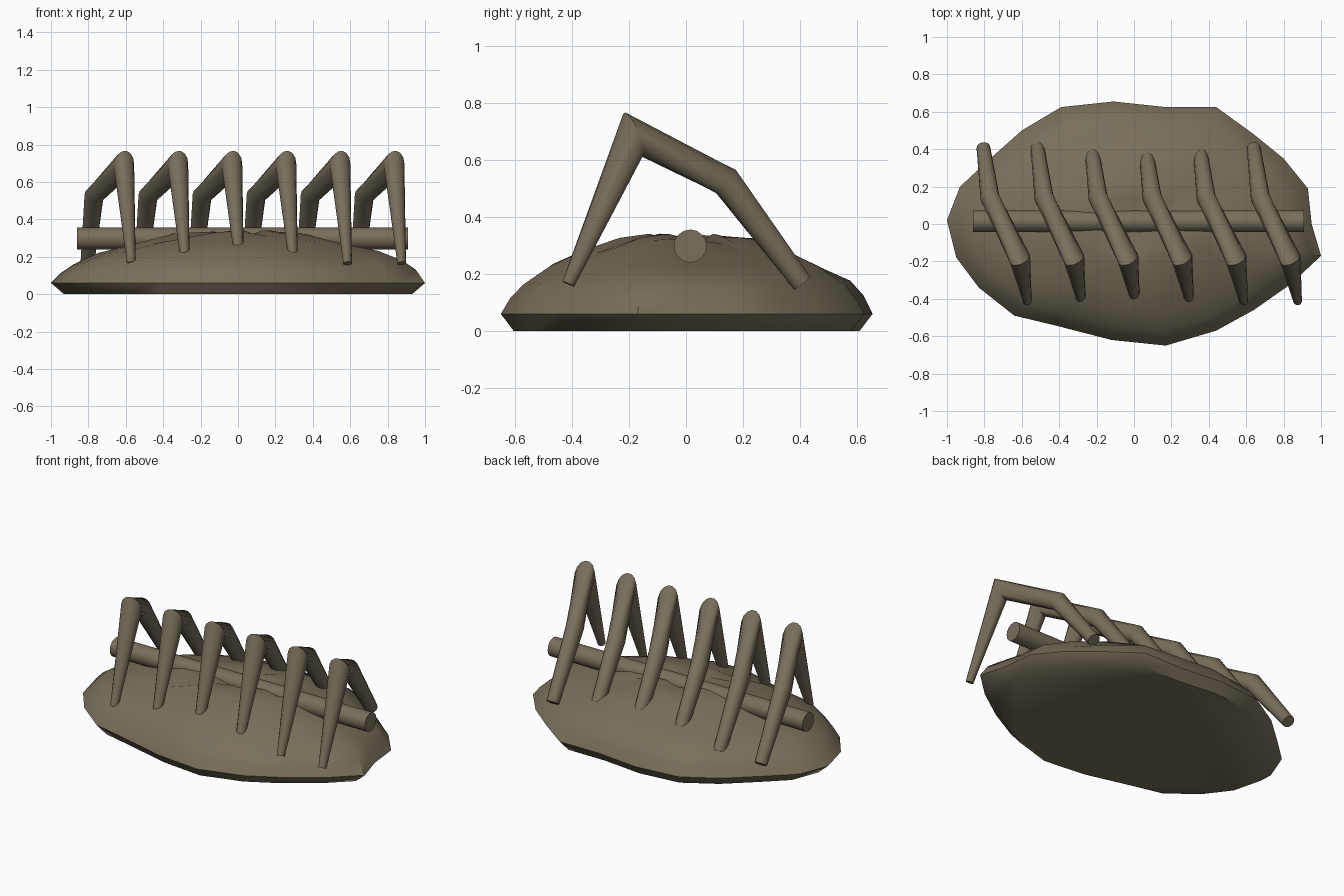
import bpy, bmesh, math, random
from mathutils import Vector

random.seed(4)
if "Cube" in bpy.data.objects:
    bpy.data.objects.remove(bpy.data.objects["Cube"], do_unlink=True)

bone = bpy.data.materials.new("weathered olive brown")
bone.use_nodes = True
colour = (0.19, 0.16, 0.105, 1)
bone.diffuse_color = colour
bone.node_tree.nodes["Principled BSDF"].inputs["Base Color"].default_value = colour


def finish(name, bm, angle):
    bmesh.ops.recalc_face_normals(bm, faces=bm.faces)
    mesh = bpy.data.meshes.new(name)
    bm.to_mesh(mesh)
    bm.free()
    mesh.materials.append(bone)
    ob = bpy.data.objects.new(name, mesh)
    bpy.context.collection.objects.link(ob)
    bpy.ops.object.select_all(action='DESELECT')
    ob.select_set(True)
    bpy.context.view_layer.objects.active = ob
    bpy.ops.object.shade_smooth_by_angle(angle=math.radians(angle))
    return ob


def bridge(bm, a, b):
    n = len(a)
    for i in range(n):
        j = (i + 1) % n
        bm.faces.new((a[i], a[j], b[j], b[i]))


def tube(name, path, radii, sides=14):
    """Tapered tube with mitred bends."""
    bm = bmesh.new()
    pts = [Vector(p) for p in path]
    rings = []
    for i, p in enumerate(pts):
        d_in = (p - pts[max(i - 1, 0)]).normalized()
        d_out = (pts[min(i + 1, len(pts) - 1)] - p).normalized()
        tangent = (d_in + d_out).normalized()
        end = i in (0, len(pts) - 1)
        side = Vector((0, 0, 1)).cross(tangent)
        if abs(tangent.x) < 0.9:
            side = Vector((1, 0, 0)) - tangent * tangent.x
        side.normalize()
        up = tangent.cross(side)
        stretch = 1 if end else 1 / tangent.dot(d_in)
        rings.append([bm.verts.new(p + radii[i] * (
            side * math.cos(t * math.tau / sides)
            + up * stretch * math.sin(t * math.tau / sides)))
            for t in range(sides)])
    for a, b in zip(rings, rings[1:]):
        bridge(bm, a, b)
    bm.faces.new(rings[0])
    bm.faces.new(rings[-1])
    return finish(name, bm, 40)


# Earth mound: uneven outline lofted through shrinking rings
outline = [(-1, .02), (-.95, -.18), (-.83, -.34), (-.64, -.49), (-.43, -.54),
           (-.12, -.62), (.17, -.65), (.44, -.57), (.64, -.46), (.84, -.32),
           (1, -.17), (.95, 0), (.93, .19), (.8, .35), (.64, .48),
           (.44, .625), (.17, .625), (-.11, .655), (-.39, .625),
           (-.6, .5), (-.78, .34), (-.93, .2)]
levels = [(.93, 0), (1, .06), (.95, .12), (.88, .17), (.75, .225),
          (.56, .275), (.36, .315), (.2, .33)]
bm = bmesh.new()
rings = []
for k, (s, z) in enumerate(levels):
    wobble = .012 if k > 1 else 0
    rings.append([bm.verts.new((x * s, y * s, z + random.uniform(-wobble, wobble)))
                  for x, y in outline])
for a, b in zip(rings, rings[1:]):
    bridge(bm, a, b)
bm.faces.new(rings[0])
crown = bm.verts.new((0, 0, .29))
top = rings[-1]
for i, v in enumerate(top):
    bm.faces.new((v, top[(i + 1) % len(top)], crown))
finish("mound", bm, 50)

# Spine bar
tube("spine", [(-.86, .015, .298), (.91, .015, .298)], [.058, .058], 16)

# Six bent ribs, leaning across the spine
for n in range(6):
    x = -.57 + n * .289
    tube(f"rib_{n + 1}",
         [(x, -.413, .165), (x - .04, -.185, .69),
          (x - .2, .14, .525), (x - .235, .408, .168)],
         [.023, .058, .052, .037])
